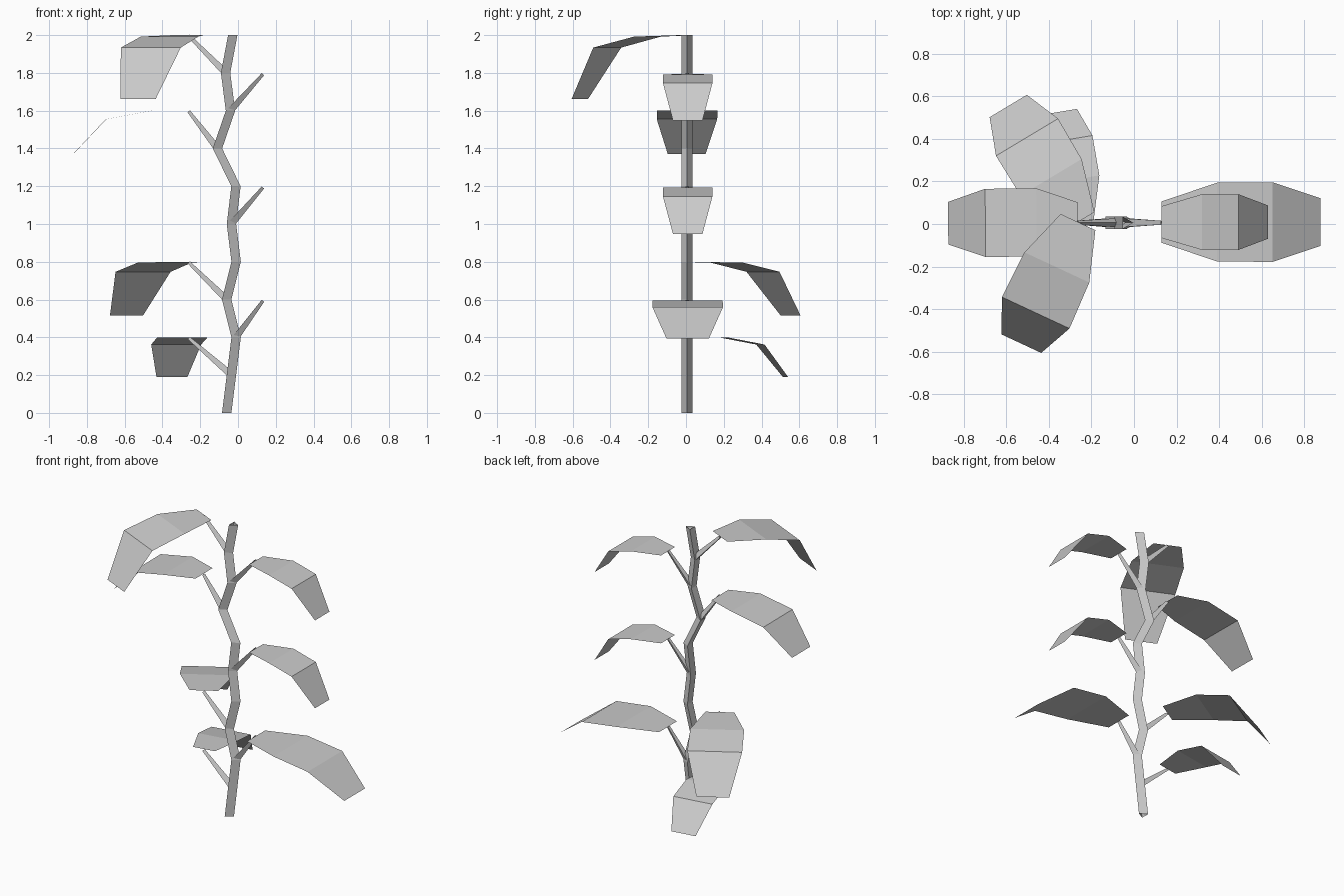
import bpy
from math import cos, sin, radians, sqrt

if "Cube" in bpy.data.objects:
    bpy.data.objects.remove(bpy.data.objects["Cube"])

CY = 0.006  # depth centre of the stem


def add_mesh(name, verts, faces):
    me = bpy.data.meshes.new(name)
    me.from_pydata(verts, [], faces)
    me.update()
    ob = bpy.data.objects.new(name, me)
    bpy.context.collection.objects.link(ob)
    return ob


def tri_tube(name, path):
    """Open three-sided tube; path holds (centre x, z, radius, section dir x, section dir z)."""
    verts, faces = [], []
    for x, z, r, dx, dz in path:
        verts += [(x + r * dx, CY, z + r * dz),
                  (x - r / 2 * dx, CY + r * sqrt(3) / 2, z - r / 2 * dz),
                  (x - r / 2 * dx, CY - r * sqrt(3) / 2, z - r / 2 * dz)]
    for i in range(len(path) - 1):
        for k in range(3):
            a, b = 3 * i + k, 3 * i + (k + 1) % 3
            faces.append((a, b, b + 3, a + 3))
    return add_mesh(name, verts, faces)


def leaf(name, base, angle, rows):
    """Drooping sheet; rows hold (distance, drop, half width)."""
    c, s = cos(radians(angle)), sin(radians(angle))
    verts = []
    for d, drop, w in rows:
        for side in (-w, w):
            verts.append((base[0] + d * c - side * s,
                          CY + 0.003 + d * s + side * c, base[1] - drop))
    faces = [(2 * i, 2 * i + 2, 2 * i + 3, 2 * i + 1) for i in range(len(rows) - 1)]
    return add_mesh(name, verts, faces)


# Zigzag stem, one node every 0.2
stem_x = [-0.068, -0.043, -0.018, -0.068, -0.018, -0.043,
          -0.019, -0.117, -0.048, -0.074, -0.036]
tri_tube("stem", [(x, 0.2 * i, 0.033, 1, 0) for i, x in enumerate(stem_x)])

# Leaf shapes: distance along, drop, half width
big = [(0, 0.005, 0.097), (0.26, 0.005, 0.185), (0.52, 0.04, 0.187), (0.745, 0.207, 0.112)]
small = [(0, 0.007, 0.075), (0.19, 0.008, 0.131), (0.36, 0.054, 0.131), (0.5, 0.253, 0.078)]
side = [(0, 0, 0.093), (0.195, 0, 0.16), (0.435, 0.045, 0.16), (0.61, 0.23, 0.1)]
top = [(0, 0, 0.09), (0.235, 0.008, 0.168), (0.47, 0.066, 0.175), (0.63, 0.338, 0.103)]
back = [(0, 0, 0.09), (0.245, 0.005, 0.167), (0.465, 0.053, 0.17), (0.636, 0.285, 0.102)]
low = [(0, 0, 0.075), (0.2, 0.002, 0.135), (0.39, 0.038, 0.134), (0.525, 0.21, 0.083)]

# Leaf stalks and leaves: node index, tip x, heading, shape
plan = [(1, -0.263, 99.5, low), (2, 0.13, 0, big), (3, -0.263, 121, back),
        (5, 0.13, 0, small), (7, -0.263, 180.5, side), (8, 0.13, 0, small),
        (9, -0.263, 245, top)]
for n, (i, tx, ang, rows) in enumerate(plan, 1):
    x0, z0 = stem_x[i], 0.2 * i
    dx, dz = tx - x0, 0.2
    ln = sqrt(dx * dx + dz * dz)
    sec = (dz / ln, -dx / ln)
    tri_tube(f"leaf_stalk_{n}", [(x0, z0, 0.024, *sec), (tx, z0 + dz - 0.005, 0.011, *sec)])
    leaf(f"leaf_{n}", (tx, z0 + dz), ang, rows)
